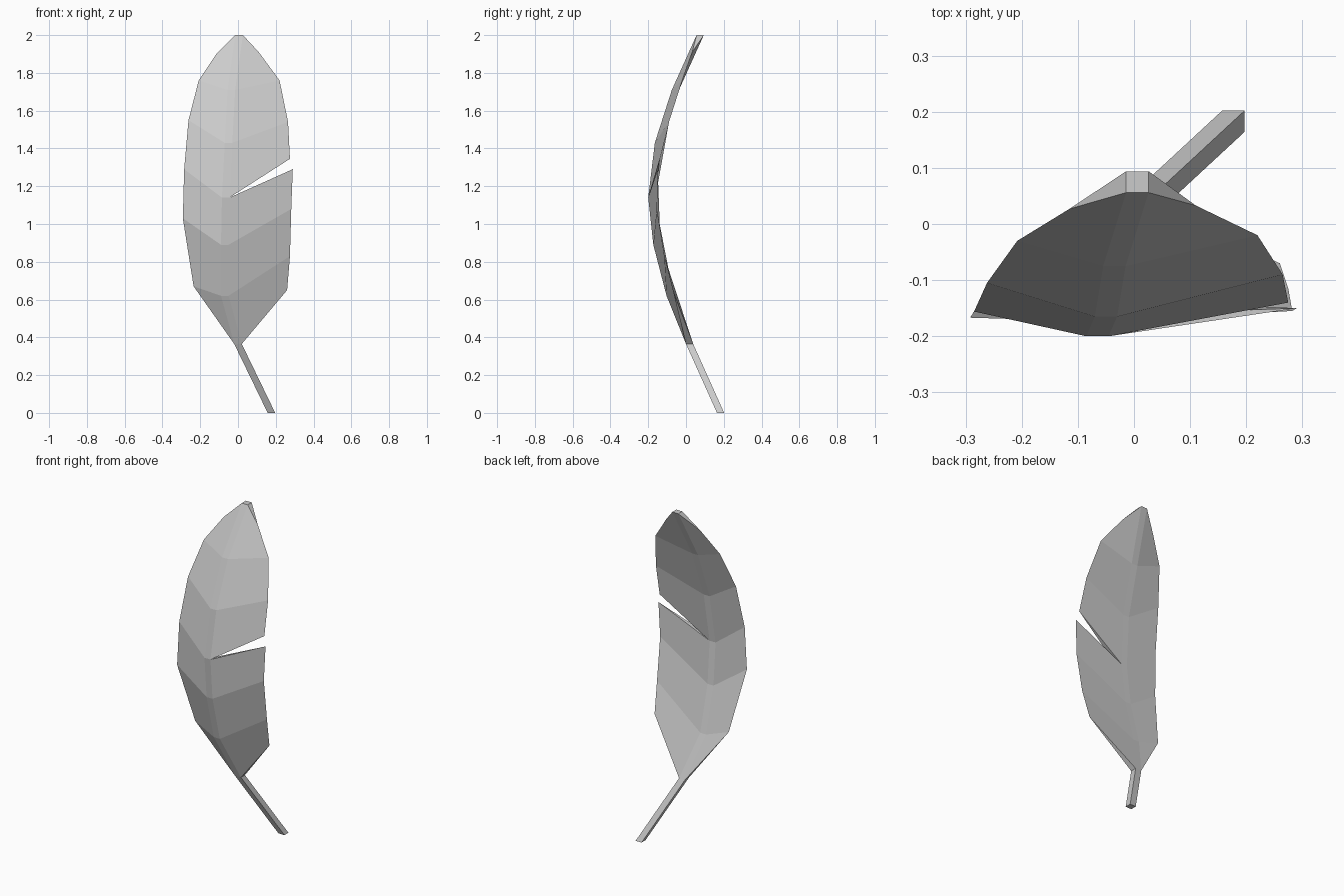
import bpy, bmesh

if "Cube" in bpy.data.objects:
    bpy.data.objects.remove(bpy.data.objects["Cube"])

# Shaft rings: centre x, front y, z (square section, cut level)
RINGS = [(0.177, 0.164, 0.0), (0.0, 0.0, 0.365), (-0.07, -0.103, 0.62),
         (-0.07, -0.173, 0.89), (-0.065, -0.2, 1.14), (-0.05, -0.165, 1.43),
         (-0.035, -0.075, 1.71), (0.006, 0.056, 2.0)]
HALF, DEPTH = 0.02, 0.038

# Outer edge points of each vane, one group per shaft segment
LEFT = [[(-0.235, -0.075, 0.67)],
        [(-0.235, -0.075, 0.67), (-0.292, -0.167, 1.03)],
        [(-0.292, -0.167, 1.03), (-0.285, -0.156, 1.29)],
        [(-0.285, -0.156, 1.29), (-0.262, -0.105, 1.55)],
        [(-0.262, -0.105, 1.55), (-0.208, -0.03, 1.76)],
        [(-0.208, -0.03, 1.76), (-0.115, 0.027, 1.9)]]
RIGHT_LOWER = [[(0.26, -0.07, 0.65), (0.275, -0.115, 0.83)],
               [(0.275, -0.115, 0.83), (0.282, -0.155, 1.08)],
               [(0.282, -0.155, 1.08), (0.29, -0.15, 1.29)]]
RIGHT_UPPER = [[(0.275, -0.14, 1.345), (0.265, -0.09, 1.54)],
               [(0.265, -0.09, 1.54), (0.22, -0.02, 1.76)],
               [(0.22, -0.02, 1.76), (0.11, 0.033, 1.91)]]

bm = bmesh.new()


def corner(i, side, back):
    x, y, z = RINGS[i]
    return (x + side * HALF, y + DEPTH * back, z)


def face(points):
    bm.faces.new([bm.verts.new(p) for p in points])


def vane(side, first, groups):
    """Wedge that tapers from the full shaft depth to a sharp outer edge."""
    for k, edge in enumerate(groups):
        i = first + k
        for back in (0, 1):
            face([corner(i, side, back), *edge, corner(i + 1, side, back)])
    last = first + len(groups)
    face([corner(first, side, 0), corner(first, side, 1), groups[0][0]])
    face([corner(last, side, 0), corner(last, side, 1), groups[-1][-1]])


# Shaft: front and back all along, sides only on the bare quill
for i in range(len(RINGS) - 1):
    for back in (0, 1):
        face([corner(i, -1, back), corner(i, 1, back),
              corner(i + 1, 1, back), corner(i + 1, -1, back)])
for side in (-1, 1):
    face([corner(0, side, 0), corner(0, side, 1),
          corner(1, side, 1), corner(1, side, 0)])
for i in (0, len(RINGS) - 1):
    face([corner(i, -1, 0), corner(i, 1, 0), corner(i, 1, 1), corner(i, -1, 1)])

# Vanes: whole on the left, split by a notch on the right
vane(-1, 1, LEFT)
vane(1, 1, RIGHT_LOWER)
vane(1, 4, RIGHT_UPPER)

bmesh.ops.remove_doubles(bm, verts=bm.verts, dist=0.0005)
bmesh.ops.recalc_face_normals(bm, faces=bm.faces)
mesh = bpy.data.meshes.new("feather")
bm.to_mesh(mesh)
bm.free()
bpy.context.collection.objects.link(bpy.data.objects.new("feather", mesh))
